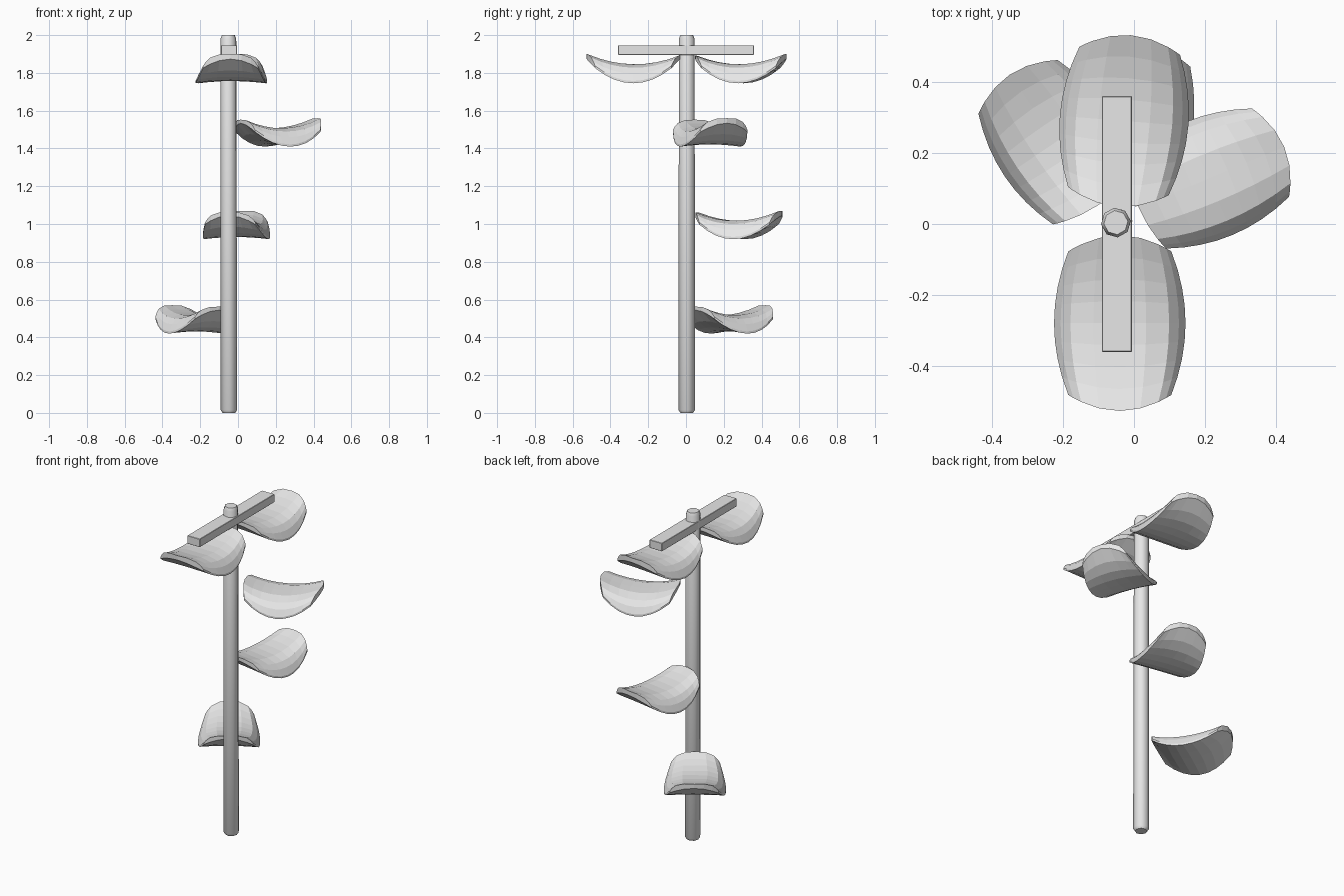
import bpy
import bmesh
import math
from mathutils import Matrix, Vector

if "Cube" in bpy.data.objects:
    bpy.data.objects.remove(bpy.data.objects["Cube"])

grey = bpy.data.materials.new("light_grey")
grey.diffuse_color = (0.8, 0.8, 0.8, 1)
grey.use_nodes = True
grey.node_tree.nodes["Principled BSDF"].inputs["Base Color"].default_value = grey.diffuse_color


def finish(name, bm, smooth=None):
    bmesh.ops.recalc_face_normals(bm, faces=bm.faces)
    mesh = bpy.data.meshes.new(name)
    bm.to_mesh(mesh)
    bm.free()
    mesh.materials.append(grey)
    obj = bpy.data.objects.new(name, mesh)
    bpy.context.collection.objects.link(obj)
    if smooth:
        bpy.ops.object.select_all(action='DESELECT')
        obj.select_set(True)
        bpy.context.view_layer.objects.active = obj
        bpy.ops.object.shade_smooth_by_angle(angle=math.radians(smooth))
    return obj


# Pole: eight-sided post with bevelled ends and a very slight lean
bm = bmesh.new()
rings = []
for r, x, z in ((0.034, -0.048, 0), (0.044, -0.048, 0.015),
                (0.042, -0.051, 1.98), (0.034, -0.051, 2.0)):
    rings.append([bm.verts.new((x + r * math.cos((i + 0.15) * math.pi / 4),
                                0.004 + r * math.sin((i + 0.15) * math.pi / 4), z))
                  for i in range(8)])
for a, b in zip(rings, rings[1:]):
    for i in range(8):
        j = (i + 1) % 8
        bm.faces.new((a[i], a[j], b[j], b[i]))
bm.faces.new(rings[0])
bm.faces.new(rings[-1])
finish("pole", bm, 50)

# Cross beam near the top of the pole
bm = bmesh.new()
bmesh.ops.create_cube(bm, size=1, matrix=Matrix.Translation((-0.048, 0, 1.921))
                      @ Matrix.Diagonal((0.084, 0.72, 0.05, 1)))
bmesh.ops.bevel(bm, geom=bm.edges[:], offset=0.002, segments=1, affect='EDGES')
finish("cross_beam", bm)


# Saddle seats: flat-topped dome across, dipped along, thin at the rim
def saddle_point(u, v, top, inner_bow):
    bow = 0.045 if u > 0 else inner_bow
    x = u * (0.202 + bow * (1 - v * v))
    y = v * (0.145 + 0.04 * (1 - u * u))
    ridge = -0.05 * (1 - u * u) + 0.004 * (u - 1)
    edge = -0.143 + 0.08 * u * u
    if top:
        z = ridge + (edge - ridge) * abs(v) ** (5.5 - 1.5 * u * u)
    else:
        z = edge - 0.012 + (0.012 + 0.036 * u ** 4) * (1 - v * v)
    return Vector((x, y, z))


def saddle(name, centre, heading, size, height, inner_bow=0.045):
    n = 8
    across = (-1, -0.9, -0.75, -0.4, 0, 0.4, 0.75, 0.9, 1)
    bm = bmesh.new()
    place = (Matrix.Translation(centre) @ Matrix.Rotation(math.radians(heading), 4, 'Z')
             @ Matrix.Diagonal((size, size, height, 1)))
    sheets = []
    for top in (True, False):
        g = [[bm.verts.new(place @ saddle_point(2 * i / n - 1, v, top, inner_bow))
              for v in across] for i in range(n + 1)]
        for i in range(n):
            for j in range(n):
                bm.faces.new((g[i][j], g[i + 1][j], g[i + 1][j + 1], g[i][j + 1]))
        sheets.append(g)
    # rim joining the upper and lower sheets
    border = ([(i, 0) for i in range(n)] + [(n, j) for j in range(n)]
              + [(i, n) for i in range(n, 0, -1)] + [(0, j) for j in range(n, 0, -1)])
    a, b = sheets
    for (i, j), (k, m) in zip(border, border[1:] + border[:1]):
        bm.faces.new((a[i][j], a[k][m], b[k][m], b[i][j]))
    finish(name, bm)


saddle("top_front_seat", (-0.04, -0.279, 1.9), -90, 1.0, 1.0)
saddle("top_back_seat", (-0.028, 0.29, 1.9), 85.4, 0.98, 1.0)
saddle("upper_side_seat", (0.211, 0.128, 1.56), 22.8, 0.93, 0.97, 0.028)
saddle("middle_seat", (-0.008, 0.28, 1.07), 80, 0.935, 0.97)
saddle("lower_side_seat", (-0.221, 0.23, 0.57), 124, 0.93, 0.97, 0.028)
